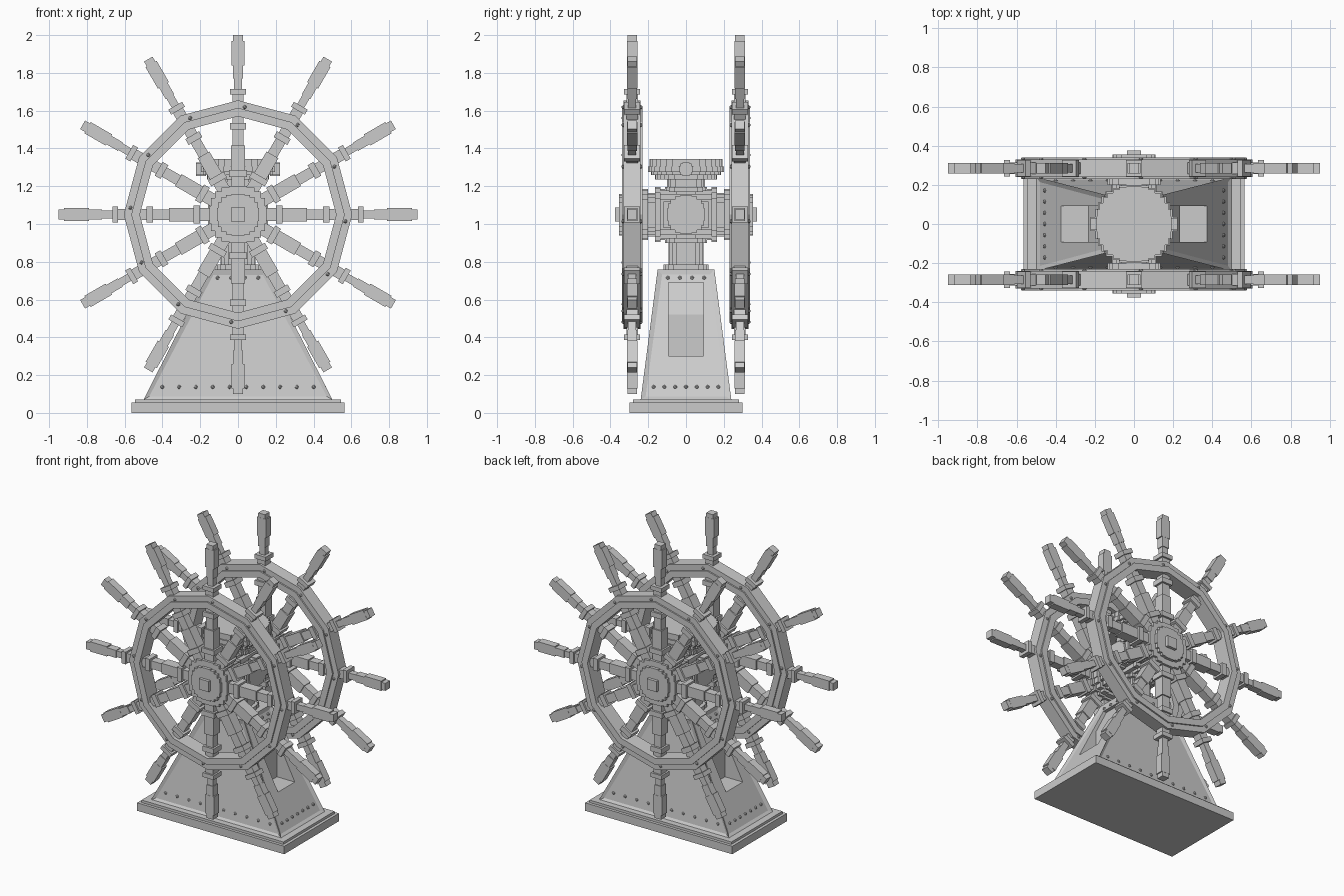
import bpy, bmesh, math
from mathutils import Matrix, Vector

cube = bpy.data.objects.get("Cube")
if cube:
    bpy.data.objects.remove(cube, do_unlink=True)

grey = bpy.data.materials.new("plain_grey")
grey.use_nodes = True
grey.diffuse_color = (0.6, 0.6, 0.6, 1)
grey.node_tree.nodes["Principled BSDF"].inputs["Base Color"].default_value = (0.6, 0.6, 0.6, 1)

HUB_Z = 1.05
WHEEL_Y = 0.285
FOOT_Z, TOP_Z = 0.07, 0.76
UP = Matrix.Identity(4)
ALONG_Y = Matrix.Rotation(math.pi / 2, 4, "X")
ALONG_X = Matrix.Rotation(math.pi / 2, 4, "Y")


def finish(name, bm, location=(0, 0, 0)):
    bmesh.ops.recalc_face_normals(bm, faces=bm.faces)
    mesh = bpy.data.meshes.new(name)
    bm.to_mesh(mesh)
    bm.free()
    mesh.materials.append(grey)
    return place(name, mesh, location)


def place(name, mesh, location):
    obj = bpy.data.objects.new(name, mesh)
    obj.location = location
    bpy.context.collection.objects.link(obj)
    return obj


def box(bm, lo, hi, matrix=UP):
    lo, hi = Vector(lo), Vector(hi)
    size = Matrix.Diagonal((*(hi - lo), 1))
    bmesh.ops.create_cube(bm, size=1, matrix=matrix @ Matrix.Translation((lo + hi) / 2) @ size)


def prism(bm, outline, z0, z1, matrix=UP):
    """Extrude a flat outline from z0 to z1, then orient it."""
    rows = [[bm.verts.new(matrix @ Vector((x, y, z))) for x, y in outline] for z in (z0, z1)]
    bm.faces.new(rows[0])
    bm.faces.new(rows[1])
    for i in range(len(outline)):
        bm.faces.new((rows[0][i - 1], rows[0][i], rows[1][i], rows[1][i - 1]))


def stepped_circle(r, n):
    """Blocky circle outline with n steps in each quarter."""
    corner = []
    for k in range(n):
        x = r * math.cos(math.pi / 2 * k / n)
        y = r * math.sin(math.pi / 2 * (k + 1) / n)
        if k:
            corner.append((x, corner[-1][1]))
        corner.append((x, y))
    points = []
    for q in range(4):
        for x, y in corner:
            for _ in range(q):
                x, y = -y, x
            points.append((x, y))
    return points


def disc(bm, r, z0, z1, matrix=UP, n=5):
    prism(bm, stepped_circle(r, n), z0, z1, matrix)


def revolve(bm, profile, sides):
    """Closed (radius, y) profile turned around the y axis."""
    loops = []
    for i in range(sides):
        turn = Matrix.Rotation(math.tau * i / sides, 4, "Y")
        loops.append([bm.verts.new(turn @ Vector((0, y, r))) for r, y in profile])
    for i in range(sides):
        for j in range(len(profile)):
            bm.faces.new((loops[i - 1][j - 1], loops[i - 1][j], loops[i][j], loops[i][j - 1]))


def rivet(bm, position, r=0.011):
    bmesh.ops.create_icosphere(bm, subdivisions=1, radius=r, matrix=Matrix.Translation(position))


# Wheel rims: twelve straight segments with a raised inner band
bm = bmesh.new()
half = [(0.605, 0.045), (0.565, 0.045), (0.565, 0.055), (0.52, 0.055)]
revolve(bm, half + [(r, -y) for r, y in reversed(half)], 12)
for i in range(12):
    turn = Matrix.Rotation(math.tau * (i + 0.12) / 12, 4, "Y")
    for side in (-1, 1):
        rivet(bm, turn @ Vector((0, side * 0.046, 0.57)))
rim = finish("front_rim", bm, (0, -WHEEL_Y, HUB_Z))
place("back_rim", rim.data, (0, WHEEL_Y, HUB_Z))

# Spokes and handles: (start radius, end radius, half width)
SECTIONS = [(0.1, 0.2, 0.034), (0.2, 0.235, 0.048), (0.235, 0.365, 0.036), (0.365, 0.45, 0.028),
            (0.45, 0.485, 0.042), (0.485, 0.635, 0.03), (0.635, 0.665, 0.042), (0.665, 0.72, 0.021),
            (0.72, 0.79, 0.026), (0.79, 0.92, 0.034), (0.92, 0.95, 0.026)]
bm = bmesh.new()
for i in range(12):
    turn = Matrix.Rotation(math.tau * i / 12, 4, "Y")
    for r0, r1, w in SECTIONS:
        d = min(w, 0.027) if r0 > 0.67 else w
        box(bm, (-w, -d, r0), (w, d, r1), turn)
spokes = finish("front_spokes", bm, (0, -WHEEL_Y, HUB_Z))
place("back_spokes", spokes.data, (0, WHEEL_Y, HUB_Z))

# Stepped hubs, mirrored front to back
for name, side in (("front_hub", 1), ("back_hub", -1)):
    bm = bmesh.new()
    for r, y0, y1 in ((0.135, 0.2, 0.235), (0.15, 0.235, 0.335), (0.11, 0.335, 0.355)):
        disc(bm, r, side * y0, side * y1, ALONG_Y)
    box(bm, (-0.037, -0.037, side * 0.35), (0.037, 0.037, side * 0.375), ALONG_Y)
    finish(name, bm, (0, 0, HUB_Z))

# Axle housing between the wheels
bm = bmesh.new()
disc(bm, 0.09, -0.24, 0.24, ALONG_Y)
disc(bm, 0.135, -0.135, 0.135, ALONG_Y)
for side in (-1, 1):
    disc(bm, 0.145, side * 0.135, side * 0.165, ALONG_Y)
    disc(bm, 0.115, side * 0.165, side * 0.2, ALONG_Y)
    box(bm, (-0.15, side * 0.08, -0.07), (0.15, side * 0.12, 0.07))
    disc(bm, 0.1, side * 0.12, side * 0.16, ALONG_X)
finish("axle_housing", bm, (0, 0, HUB_Z))

# Central post with collars
bm = bmesh.new()
for r, z0, z1 in ((0.118, 0.75, 0.785), (0.092, 0.785, 1.22), (0.11, 0.9, 0.925),
                  (0.11, 1.17, 1.195), (0.1, 1.195, 1.24)):
    disc(bm, r, z0, z1)
finish("post", bm)

# Compass bowl on top, with side knobs
bm = bmesh.new()
for r, z0, z1 in ((0.165, 1.235, 1.26), (0.185, 1.26, 1.275), (0.2, 1.275, 1.305), (0.192, 1.305, 1.345)):
    disc(bm, r, z0, z1, n=8)
for side in (-1, 1):
    disc(bm, 0.035, side * 0.17, side * 0.222, Matrix.Translation((0, 0, 1.29)) @ ALONG_X, 3)
finish("compass_bowl", bm)

# Plinth
bm = bmesh.new()
box(bm, (-0.565, -0.3, 0), (0.565, 0.3, 0.055))
box(bm, (-0.545, -0.28, 0.055), (0.545, 0.28, 0.072))
finish("plinth", bm)


# Tapered pedestal with inset side panels
def half_size(z):
    t = (z - FOOT_Z) / (TOP_Z - FOOT_Z)
    return 0.5 - 0.35 * t, 0.24 - 0.09 * t


bm = bmesh.new()
bmesh.ops.create_cube(bm, size=2)
for v in bm.verts:
    z = TOP_Z if v.co.z > 0 else FOOT_Z
    hx, hy = half_size(z)
    v.co = (v.co.x * hx, v.co.y * hy, z)
bm.normal_update()
walls = [f for f in bm.faces if abs(f.normal.z) < 0.9]
bmesh.ops.inset_individual(bm, faces=walls, thickness=0.035, depth=-0.01)
pedestal = finish("pedestal", bm)

# Recesses cut into both ends of the pedestal
NICHE = [(0.6, 0.3), (0.235, 0.3), (0.235, 0.52), (0.15, 0.69), (0.6, 0.69)]
bm = bmesh.new()
for side in (-1, 1):
    prism(bm, [(side * x, z) for x, z in NICHE], -0.092, 0.092, ALONG_Y)
cutter = finish("niche_cutter", bm)
cutter.hide_render = True
cut = pedestal.modifiers.new("niches", "BOOLEAN")
cut.operation, cut.object, cut.solver = "DIFFERENCE", cutter, "EXACT"
bpy.context.view_layer.update()
graph = bpy.context.evaluated_depsgraph_get()
carved = bpy.data.meshes.new_from_object(pedestal.evaluated_get(graph))
pedestal.modifiers.clear()
pedestal.data = carved
bpy.data.objects.remove(cutter, do_unlink=True)

# Rivet rows along the top and bottom of each panel
bm = bmesh.new()
for z, long_count, short_count in ((0.137, 10, 7), (0.715, 4, 4)):
    hx, hy = half_size(z)
    for side in (-1, 1):
        for i in range(long_count):
            x = (2 * i / (long_count - 1) - 1) * (hx - 0.065)
            rivet(bm, (x, side * (hy - 0.01), z))
        for i in range(short_count):
            y = (2 * i / (short_count - 1) - 1) * (hy - 0.06)
            rivet(bm, (side * (hx - 0.01), y, z))
finish("pedestal_rivets", bm)
